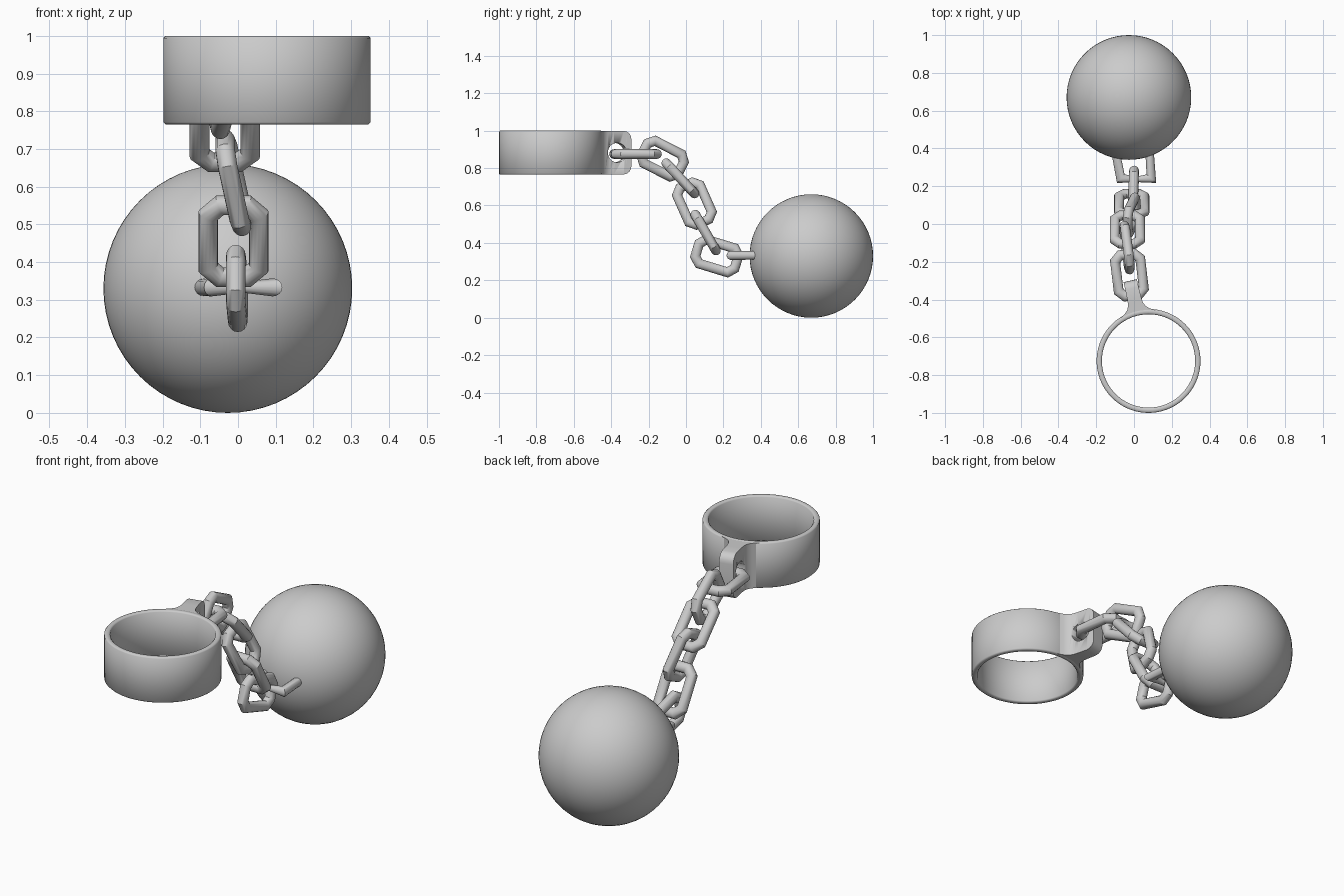
import bpy, bmesh, math
from mathutils import Vector, Matrix

if "Cube" in bpy.data.objects:
    bpy.data.objects.remove(bpy.data.objects["Cube"])


def finish(bm, name, angle=40):
    bmesh.ops.recalc_face_normals(bm, faces=bm.faces[:])
    me = bpy.data.meshes.new(name)
    bm.to_mesh(me)
    bm.free()
    ob = bpy.data.objects.new(name, me)
    bpy.context.collection.objects.link(ob)
    bpy.ops.object.select_all(action='DESELECT')
    ob.select_set(True)
    bpy.context.view_layer.objects.active = ob
    bpy.ops.object.shade_smooth_by_angle(angle=math.radians(angle))
    return ob


def skin(bm, rings, closed):
    """Join matching vertex rings with quads; cap the ends if open."""
    n, m = len(rings), len(rings[0])
    for i in range(n if closed else n - 1):
        a, b = rings[i], rings[(i + 1) % n]
        for j in range(m):
            k = (j + 1) % m
            bm.faces.new((a[j], a[k], b[k], b[j]))
    if not closed:
        bm.faces.new(rings[0])
        bm.faces.new(rings[-1])


def tube(name, pts, normal, radii, closed=True, sides=16):
    """Round bar along a planar path with mitred corners."""
    bm = bmesh.new()
    rings, n = [], len(pts)
    for i, p in enumerate(pts):
        d0 = (p - pts[i - 1]).normalized() if closed or i > 0 else None
        d1 = (pts[(i + 1) % n] - p).normalized() if closed or i < n - 1 else None
        d0, d1 = d0 or d1, d1 or d0
        t = (d0 + d1).normalized()
        side = normal.cross(t).normalized()
        miter = 1 / max(t.dot(d1), 0.5)
        r = radii[i]
        rings.append([bm.verts.new(p + side * (math.cos(a) * r * miter) + normal * (math.sin(a) * r))
                      for a in (2 * math.pi * k / sides for k in range(sides))])
    skin(bm, rings, closed)
    return finish(bm, name, 35)


def link(name, centre, pitch, lean, flat):
    """Eight-cornered link; pitch in the yz plane, lean = sideways drift."""
    a = math.radians(pitch)
    u = Vector((lean, math.cos(a), math.sin(a))).normalized()
    x = Vector((1, 0, 0))
    x = (x - u * x.dot(u)).normalized()
    w = u.cross(x)
    v, nrm = (x, w) if flat else (w, x)
    shape = [(.11, .036), (.08, .067), (-.08, .067), (-.11, .036),
             (-.11, -.036), (-.08, -.067), (.08, -.067), (.11, -.036)]
    c = Vector(centre)
    tube(name, [c + u * p + v * q for p, q in shape], nrm, [.026] * 8)


# Iron ball
bm = bmesh.new()
bmesh.ops.create_uvsphere(bm, u_segments=64, v_segments=32, radius=0.33,
                          matrix=Matrix.Translation((-0.027, 0.67, 0.33)))
finish(bm, "ball")

# Staple on the ball, pinched in the middle
staple = [(-.105, .42), (-.07, .24), (.012, .236), (.092, .24), (.08, .42)]
tube("ball_staple", [Vector((x, y, .333)) for x, y in staple], Vector((0, 0, 1)),
     [.022, .024, .014, .024, .022], closed=False)

# Chain, alternating flat and upright links
chain = [((-.024, -.270, .875), 0, -.12, True),
         ((-.037, -.125, .850), -27, -.12, False),
         ((-.035, -.030, .745), -47, .0, True),
         ((-.012, .045, .610), -66, .2, False),
         ((-.012, .105, .455), -60, .0, True),
         ((-.003, .165, .330), -17, .03, False)]
for i, args in enumerate(chain):
    link("chain_link_%d" % (i + 1), *args)

# Shackle ring: revolved wall with softened rims
cuff = Vector((0.077, -0.725, 0))
ri, ro, z0, z1, b = .247, .275, .765, 1.0, .006
prof = [(ri, z0 + b), (ri + b, z0), (ro - b, z0), (ro, z0 + b),
        (ro, z1 - b), (ro - b, z1), (ri + b, z1), (ri, z1 - b)]
bm = bmesh.new()
rings = []
for k in range(72):
    a = 2 * math.pi * k / 72
    rings.append([bm.verts.new(cuff + Vector((r * math.cos(a), r * math.sin(a), z))) for r, z in prof])
skin(bm, rings, True)
finish(bm, "shackle_ring", 50)

# Shackle lug: sections (distance, half thickness, half height) flaring into the ring
sections = [(.254, .095, .1165), (.272, .066, .1165), (.288, .049, .1165), (.31, .04, .1165),
            (.34, .037, .1165), (.395, .036, .1165), (.412, .036, .112),
            (.426, .036, .101), (.434, .036, .086), (.436, .036, .07)]
place = Matrix.Translation(cuff + Vector((0, 0, .8825))) @ Matrix.Rotation(math.radians(12.9), 4, 'Z')
bm = bmesh.new()
rings = [[bm.verts.new(place @ Vector((sx * t, d, sz * h)))
          for sx, sz in ((-1, -1), (1, -1), (1, 1), (-1, 1))] for d, t, h in sections]
skin(bm, rings, False)
lug = finish(bm, "shackle_lug", 40)

# Round hole through the lug
bm = bmesh.new()
bmesh.ops.create_cone(bm, cap_ends=True, segments=32, radius1=.052, radius2=.052, depth=.3,
                      matrix=place @ Matrix.Translation((0, .358, 0)) @ Matrix.Rotation(math.pi / 2, 4, 'Y'))
cutter = finish(bm, "lug_hole_cutter")
cutter.hide_render = True
mod = lug.modifiers.new("hole", 'BOOLEAN')
mod.operation, mod.object, mod.solver = 'DIFFERENCE', cutter, 'EXACT'
bpy.context.view_layer.objects.active = lug
bpy.ops.object.modifier_apply(modifier=mod.name)
bpy.data.objects.remove(cutter)
